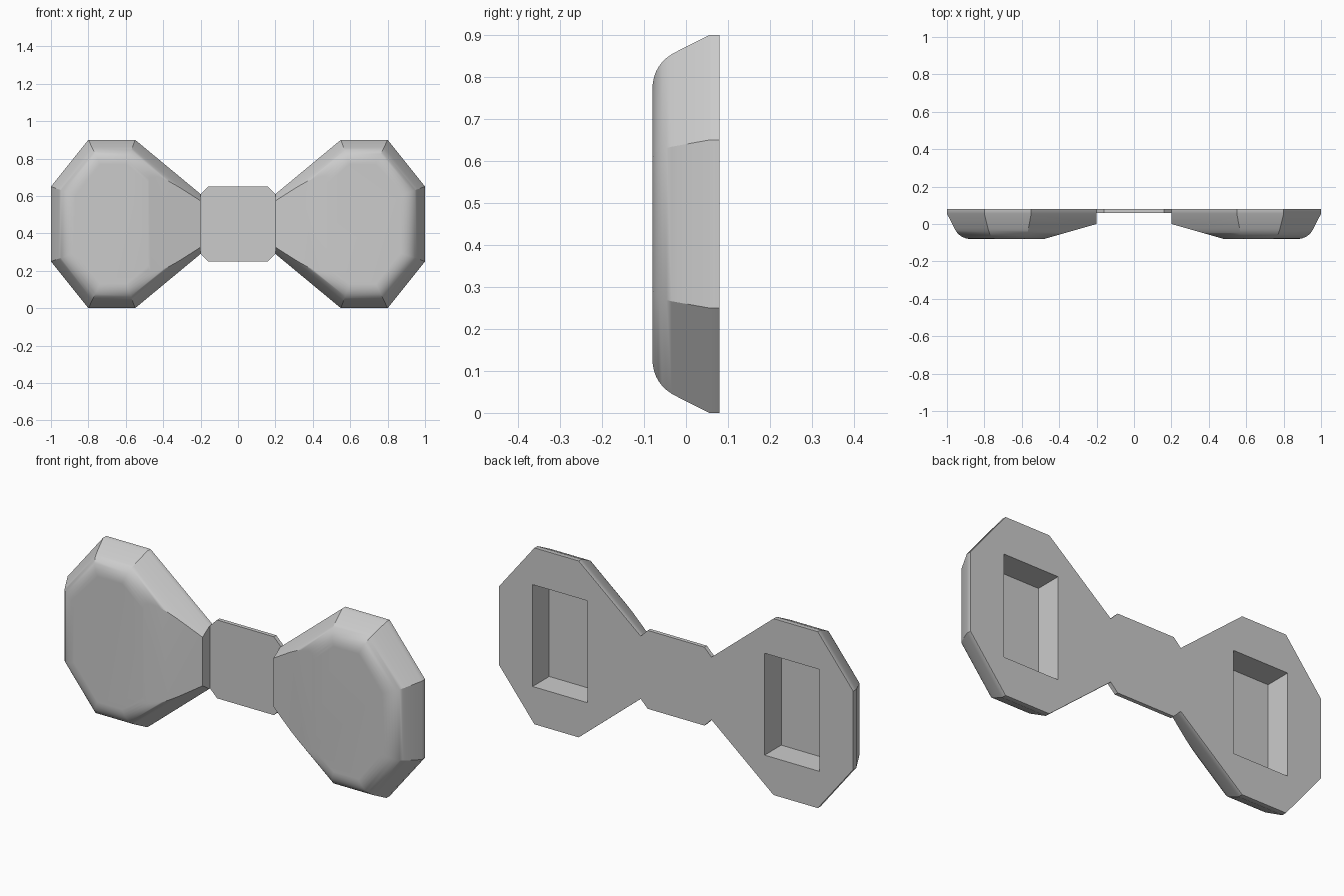
import bpy
import bmesh
import math
from mathutils import Vector

if "Cube" in bpy.data.objects:
    bpy.data.objects.remove(bpy.data.objects["Cube"], do_unlink=True)

BACK = 0.08     # flat back plane
FRONT = -0.08   # front of the lobes
KNOT = 0.2      # half width of the centre plate
MID = 0.45      # middle height

grey = bpy.data.materials.new("plain grey")
grey.use_nodes = True
colour = (0.6, 0.6, 0.6, 1)
grey.diffuse_color = colour
grey.node_tree.nodes["Principled BSDF"].inputs["Base Color"].default_value = colour


def add_object(name, bm):
    bmesh.ops.recalc_face_normals(bm, faces=bm.faces)
    mesh = bpy.data.meshes.new(name)
    bm.to_mesh(mesh)
    bm.free()
    mesh.materials.append(grey)
    obj = bpy.data.objects.new(name, mesh)
    bpy.context.collection.objects.link(obj)
    return obj


def inset(points, d):
    """Shrink a counter-clockwise outline by d, keeping its edge directions."""
    result = []
    for i, p in enumerate(points):
        a = (p - points[i - 1]).normalized()
        b = (points[(i + 1) % len(points)] - p).normalized()
        na, nb = Vector((-a.y, a.x)), Vector((-b.y, b.x))
        result.append(p + (na + nb) * d / (1 + na.dot(nb)))
    return result


def stack(rings):
    """Closed solid from (y, outline) layers."""
    bm = bmesh.new()
    loops = [[bm.verts.new((p.x, y, p.y)) for p in pts] for y, pts in rings]
    for low, high in zip(loops, loops[1:]):
        for i in range(len(low)):
            bm.faces.new((low[i - 1], low[i], high[i], high[i - 1]))
    bm.faces.new(loops[0])
    bm.faces.new(loops[-1])
    return bm


def cut(bm, point, normal):
    """Remove what lies on the normal's side of a plane and close the gap."""
    out = bmesh.ops.bisect_plane(bm, geom=bm.verts[:] + bm.edges[:] + bm.faces[:],
                                 plane_co=point, plane_no=normal, clear_outer=True)
    edges = [e for e in out["geom_cut"] if isinstance(e, bmesh.types.BMEdge)]
    bmesh.ops.edgeloop_fill(bm, edges=edges)


# Lobe: tapered outline, rounded over towards the front
apex = KNOT - 0.16 * 0.35 / 0.29
outline = [Vector(p) for p in ((apex, MID), (0.55, 0), (0.8, 0), (1, 0.25),
                               (1, 0.65), (0.8, 0.9), (0.55, 0.9))]
profile = [(BACK, 0), (0.055, 0)]
start, bend, end = Vector((-0.02, 0.038)), Vector((FRONT, 0.066)), Vector((FRONT, 0.13))
STEPS = 8
for i in range(STEPS + 1):
    t = i / STEPS
    profile.append(tuple(start * (1 - t) ** 2 + bend * 2 * t * (1 - t) + end * t * t))
bm = stack([(y, inset(outline, d)) for y, d in profile])

# Square inner end and sloping front next to the plate
cut(bm, (KNOT, 0, 0), (-1, 0, 0))
cut(bm, (KNOT, 0, 0), (-0.08, -0.28, 0))
lobes = add_object("bow_lobes", bm)

# Rectangular pocket in the back
bm = bmesh.new()
bmesh.ops.create_cube(bm, size=1)
bmesh.ops.scale(bm, vec=(0.31, 0.268, 0.52), verts=bm.verts)
bmesh.ops.translate(bm, vec=(0.655, BACK, MID), verts=bm.verts)
cutter = add_object("pocket_cutter", bm)
cutter.hide_render = True
pocket = lobes.modifiers.new("pocket", 'BOOLEAN')
pocket.operation = 'DIFFERENCE'
pocket.solver = 'EXACT'
pocket.object = cutter
bpy.ops.object.select_all(action='DESELECT')
bpy.context.view_layer.objects.active = lobes
lobes.select_set(True)
bpy.ops.object.modifier_apply(modifier=pocket.name)
bpy.data.objects.remove(cutter, do_unlink=True)

# Smooth shading, then mirror to the other side
bpy.ops.object.shade_smooth_by_angle(angle=math.radians(30))
lobes.modifiers.new("mirror", 'MIRROR')
lobes.modifiers.new("weighted_normals", 'WEIGHTED_NORMAL').keep_sharp = True

# Thin centre plate with clipped corners
c = 0.04
corners = [(KNOT - c, 0.2), (KNOT, 0.2 - c)]
quarter = corners + [(x, -z) for x, z in reversed(corners)]
plate = quarter + [(-x, -z) for x, z in quarter]
points = [Vector((x, z + MID)) for x, z in plate]
add_object("centre_plate", stack([(BACK, points), (0.06, points)]))
